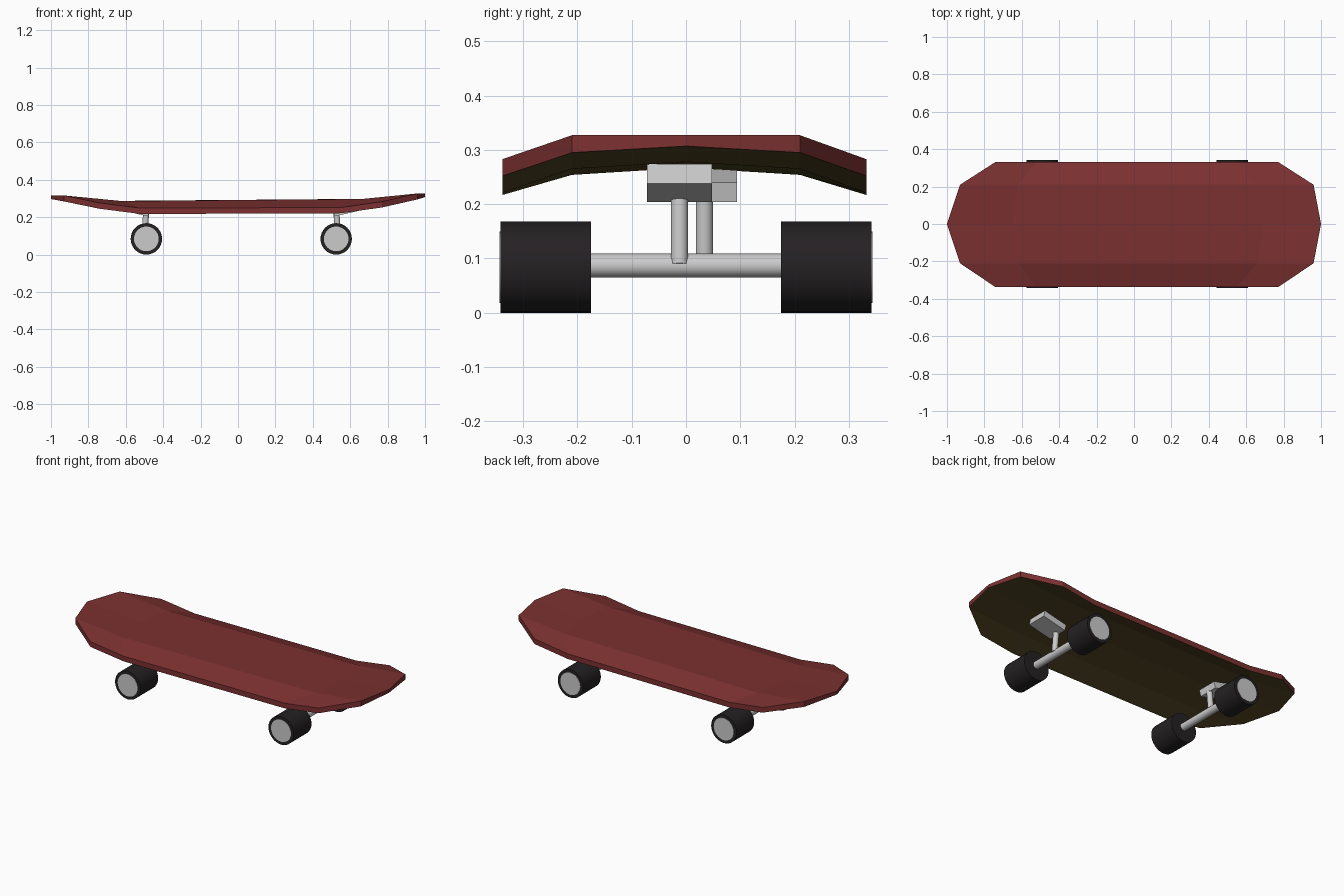
import bpy, bmesh, math
from mathutils import Vector, Matrix

if "Cube" in bpy.data.objects:
    bpy.data.objects.remove(bpy.data.objects["Cube"])


def material(name, rgb):
    m = bpy.data.materials.new(name)
    m.diffuse_color = (*rgb, 1)
    m.use_nodes = True
    m.node_tree.nodes["Principled BSDF"].inputs["Base Color"].default_value = m.diffuse_color
    return m


RED = material("deck_red", (0.2, 0.03, 0.03))
OLIVE = material("deck_olive", (0.09, 0.065, 0.018))
BLACK = material("wheel_black", (0.018, 0.015, 0.017))


def add_object(name, bm, *mats):
    bmesh.ops.recalc_face_normals(bm, faces=bm.faces)
    me = bpy.data.meshes.new(name)
    bm.to_mesh(me)
    bm.free()
    ob = bpy.data.objects.new(name, me)
    bpy.context.collection.objects.link(ob)
    for m in mats:
        me.materials.append(m)
    return ob


def rod(name, a, b, r, *mats, sides=32):
    a, b = Vector(a), Vector(b)
    d = b - a
    bm = bmesh.new()
    rot = d.to_track_quat('Z', 'Y').to_matrix().to_4x4()
    bmesh.ops.create_cone(bm, cap_ends=True, segments=sides, radius1=r, radius2=r,
                          depth=d.length, matrix=Matrix.Translation((a + b) / 2) @ rot)
    for f in bm.faces:
        f.smooth = len(f.verts) == 4
    for e in bm.edges:
        e.smooth = e.calc_face_angle(0) < 0.6
    return add_object(name, bm, *mats)


# Deck: five lengthwise rows of four stations (x, top z), with thickness
edge = [(-0.74, 0.276), (-0.52, 0.248), (0.55, 0.252), (0.77, 0.283)]
inner = [(-0.93, 0.316), (-0.62, 0.286), (0.66, 0.297), (0.96, 0.327)]
centre = [(-1.0, 0.317), (-0.65, 0.287), (0.69, 0.298), (1.0, 0.327)]
rows = [(-0.338, edge, 0.031), (-0.21, inner, 0.032), (0.0, centre, 0.02),
        (0.21, inner, 0.032), (0.332, edge, 0.031)]
bm = bmesh.new()
top = [[bm.verts.new((x, y, z)) for x, z in row] for y, row, t in rows]
bot = [[bm.verts.new((x, y, z - t)) for x, z in row] for y, row, t in rows]
for grid, mat in ((top, 0), (bot, 1)):
    for i in range(4):
        for j in range(3):
            f = bm.faces.new((grid[i][j], grid[i][j + 1], grid[i + 1][j + 1], grid[i + 1][j]))
            f.material_index = mat
rim = ([(0, j) for j in range(3)] + [(i, 3) for i in range(4)]
       + [(4, j) for j in range(3, 0, -1)] + [(i, 0) for i in range(4, 0, -1)])
for k, (i, j) in enumerate(rim):
    m, n = rim[(k + 1) % len(rim)]
    bm.faces.new((top[i][j], top[m][n], bot[m][n], bot[i][j]))
add_object("deck", bm, RED, OLIVE)

# Trucks: sloped base plate, post, axle and a pair of wheels
for end, s, x, y in (("left", -1, -0.49, 0.034), ("right", 1, 0.525, -0.012)):
    bm = bmesh.new()
    bmesh.ops.create_cube(bm, size=1, matrix=Matrix.Translation((x + s * 0.06, y, 0.239))
                          @ Matrix.Rotation(-s * math.radians(13), 4, 'Y')
                          @ Matrix.Diagonal((0.15, 0.12, 0.037, 1)))
    add_object(end + "_base_plate", bm)
    rod(end + "_post", (x + s * 0.012, y, 0.09), (x, y, 0.235), 0.016, sides=24)
    rod(end + "_axle", (x, -0.2, 0.087), (x, 0.2, 0.087), 0.022, sides=24)
    for side, t in (("front", -1), ("back", 1)):
        name = f"{end}_{side}_"
        rod(name + "wheel", (x, t * 0.175, 0.084), (x, t * 0.342, 0.084), 0.084, BLACK)
        rod(name + "hub", (x, t * 0.33, 0.084), (x, t * 0.3435, 0.084), 0.066)
